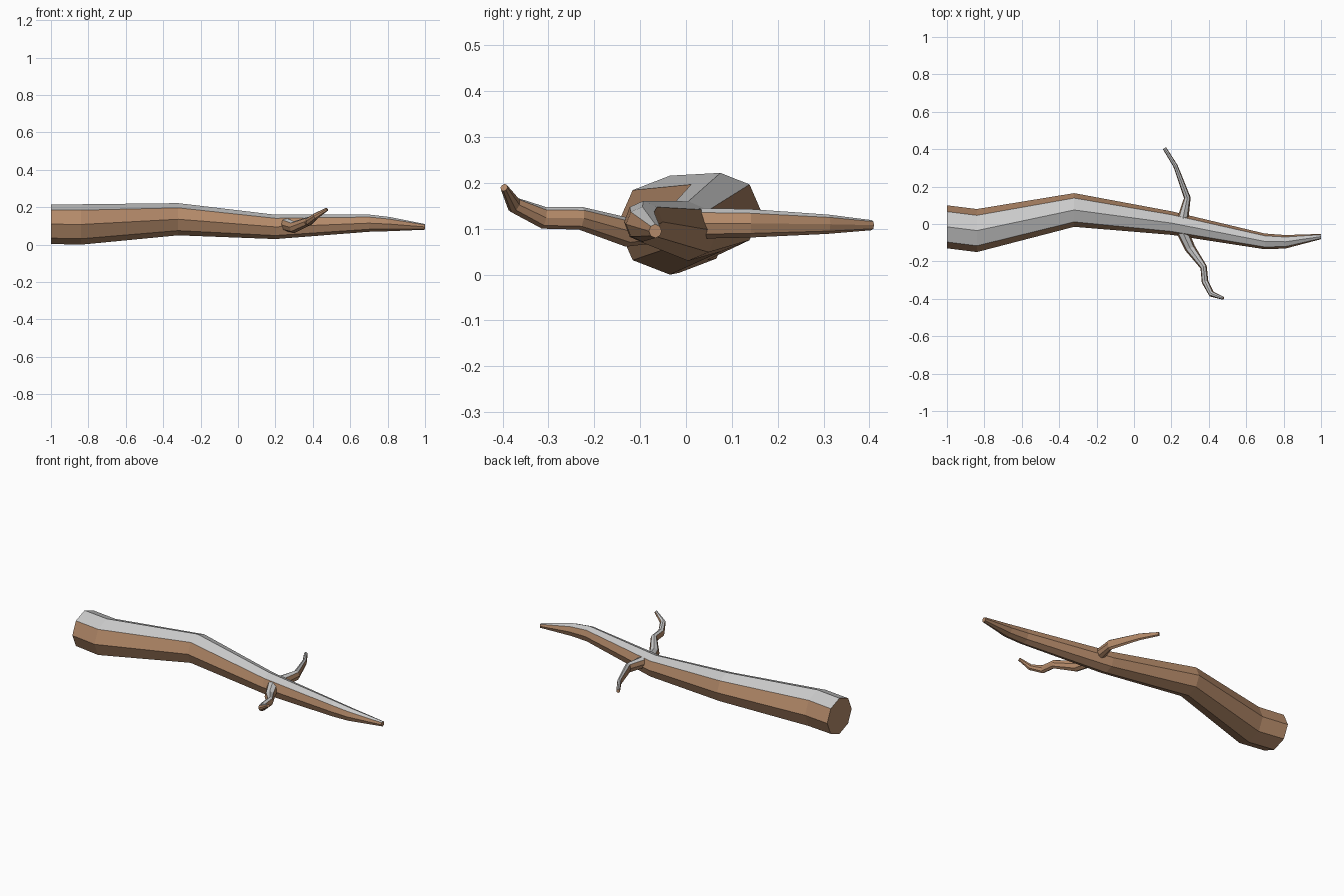
import bpy, bmesh
from math import sin, cos, tau
from mathutils import Vector

if "Cube" in bpy.data.objects:
    bpy.data.objects.remove(bpy.data.objects["Cube"])

SIDES = 8


def material(name, rgb):
    m = bpy.data.materials.new(name)
    m.diffuse_color = (*rgb, 1)
    m.use_nodes = True
    m.node_tree.nodes["Principled BSDF"].inputs["Base Color"].default_value = m.diffuse_color
    return m


bark = material("bark", (0.45, 0.25, 0.14))
bare = material("pale_top", (0.8, 0.8, 0.8))


def limb(name, stations, straight=None):
    """Loft octagons along (x, y, z, half width, half height); the two top strips are grey."""
    bm = bmesh.new()
    pts = [Vector(s[:3]) for s in stations]
    rings = []
    for i, (p, s) in enumerate(zip(pts, stations)):
        before, after = pts[max(i - 1, 0)], pts[min(i + 1, len(pts) - 1)]
        t = straight or (after - before).normalized()
        side = Vector((0, 0, 1)).cross(t).normalized()
        up = t.cross(side)
        rings.append([bm.verts.new(p + side * s[3] * cos(k * tau / SIDES)
                                   + up * s[4] * sin(k * tau / SIDES)) for k in range(SIDES)])
    for a, b in zip(rings, rings[1:]):
        for k in range(SIDES):
            n = (k + 1) % SIDES
            f = bm.faces.new((a[k], a[n], b[n], b[k]))
            f.material_index = 1 if k in (1, 2) else 0
    bm.faces.new(rings[0])
    bm.faces.new(rings[-1])
    bmesh.ops.recalc_face_normals(bm, faces=bm.faces[:])
    me = bpy.data.meshes.new(name)
    bm.to_mesh(me)
    bm.free()
    me.materials.append(bark)
    me.materials.append(bare)
    ob = bpy.data.objects.new(name, me)
    bpy.context.collection.objects.link(ob)


# main log, thick end at the left
limb("log", [(-1.0, -0.015, 0.110, 0.115, 0.106),
             (-0.84, -0.035, 0.108, 0.115, 0.108),
             (-0.32, 0.075, 0.136, 0.090, 0.086),
             (0.20, 0.005, 0.095, 0.063, 0.065),
             (0.70, -0.093, 0.115, 0.042, 0.046),
             (0.81, -0.095, 0.110, 0.036, 0.038),
             (1.0, -0.067, 0.095, 0.014, 0.015)], Vector((1, 0, 0)))

# twig on the back side
limb("back_twig", [(0.255, 0.0, 0.112, 0.034, 0.034),
                   (0.285, 0.14, 0.112, 0.018, 0.031),
                   (0.222, 0.31, 0.110, 0.012, 0.021),
                   (0.163, 0.405, 0.108, 0.010, 0.011)])

# crooked twig on the front side
limb("front_twig", [(0.25, -0.02, 0.110, 0.034, 0.036),
                    (0.30, -0.13, 0.093, 0.028, 0.032),
                    (0.372, -0.23, 0.123, 0.018, 0.025),
                    (0.380, -0.31, 0.124, 0.018, 0.024),
                    (0.415, -0.375, 0.152, 0.016, 0.018),
                    (0.477, -0.397, 0.190, 0.008, 0.009)])
